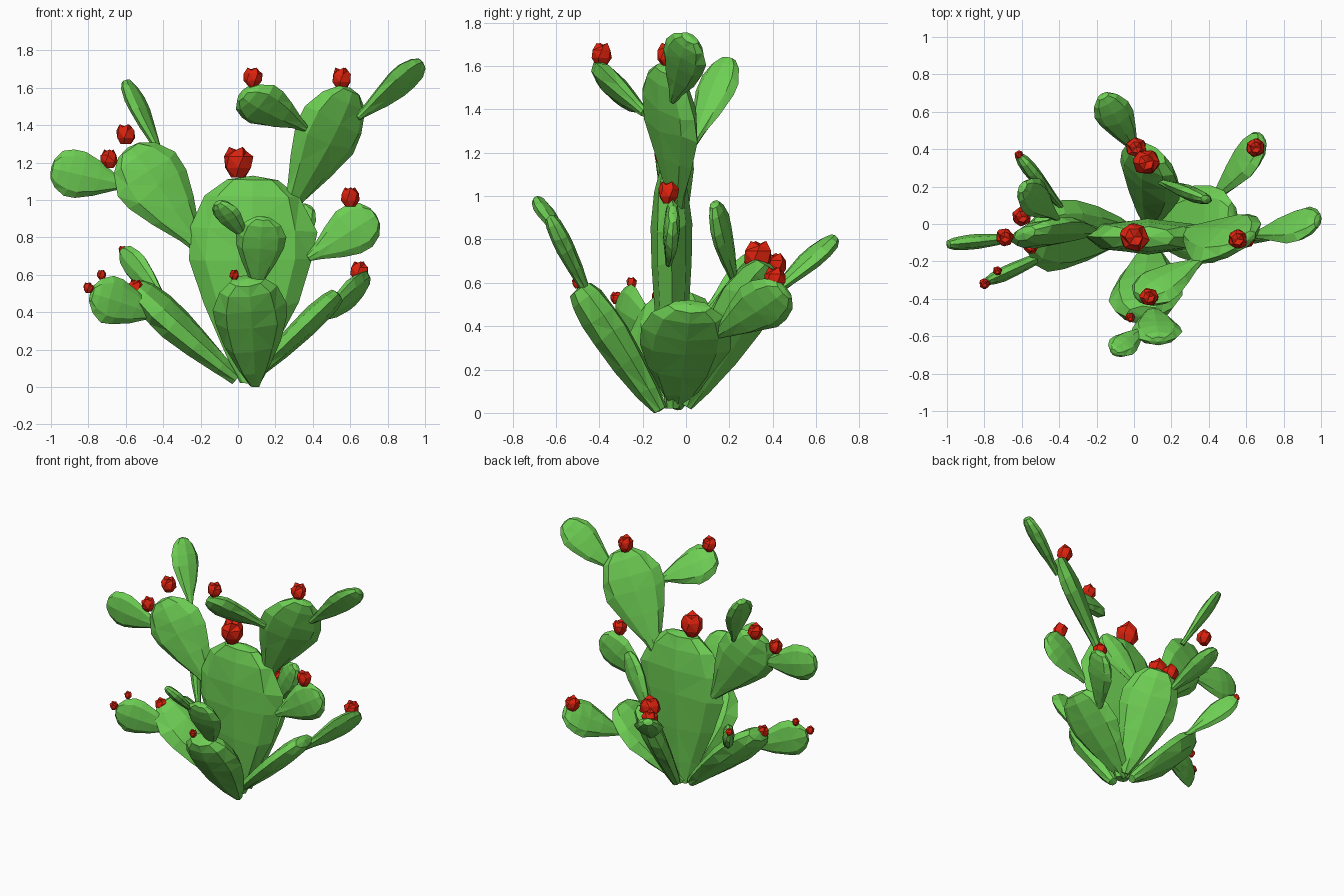
import bpy, bmesh, math, random
from mathutils import Vector

random.seed(4)
cube = bpy.data.objects.get("Cube")
if cube:
    bpy.data.objects.remove(cube)


def material(name, colour):
    m = bpy.data.materials.new(name)
    m.use_nodes = True
    m.diffuse_color = colour
    m.node_tree.nodes["Principled BSDF"].inputs["Base Color"].default_value = colour
    return m


green = material("cactus_green", (0.155, 0.62, 0.088, 1))
red = material("fruit_red", (0.72, 0.016, 0.004, 1))


def loft(name, rings, tip, mat):
    """Skin a stack of vertex rings, capped below and closed to a tip above."""
    bm = bmesh.new()
    rows = [[bm.verts.new(p) for p in ring] for ring in rings]
    top = bm.verts.new(tip)
    n = len(rows[0])
    for i in range(n):
        j = (i + 1) % n
        for a, b in zip(rows, rows[1:]):
            bm.faces.new((a[i], a[j], b[j], b[i]))
        bm.faces.new((rows[-1][i], rows[-1][j], top))
    bm.faces.new(rows[0])
    bmesh.ops.triangulate(bm, faces=bm.faces[:])
    bmesh.ops.recalc_face_normals(bm, faces=bm.faces[:])
    mesh = bpy.data.meshes.new(name)
    bm.to_mesh(mesh)
    bm.free()
    mesh.materials.append(mat)
    obj = bpy.data.objects.new(name, mesh)
    bpy.context.collection.objects.link(obj)


# Outline of every pad: distance along the axis, fraction of the half width
PROFILE = [(0, .14), (.15, .31), (.38, .69), (.6, .97), (.75, .98), (.9, .73), (.98, .36)]


def pad(name, base, tip, width, thick, normal, belly=1):
    """Flat pad; a belly below 1 makes the lower half fuller."""
    base, tip = Vector(base), Vector(tip)
    axis = tip - base
    side = axis.cross(Vector(normal)).normalized()
    face = side.cross(axis).normalized()
    rings = []
    for t, r in PROFILE:
        if t:
            r = r ** belly
        ring = []
        for k in range(8):
            a = math.tau * k / 8
            wobble = random.uniform(0.96, 1.04)
            p = (base + axis * t + side * math.cos(a) * r * width / 2 * wobble
                 + face * math.sin(a) * (0.3 + 0.7 * r) * thick / 2 * wobble)
            p += axis * random.uniform(-.02, .02) * (0 < t < .9)
            p.z = max(p.z, 0)
            ring.append(p)
        rings.append(ring)
    loft(name, rings, tip, green)


def fruit(name, centre, radius):
    """Faceted bud with a jagged crown."""
    c = Vector(centre)
    spin = random.random()
    rings = []
    for z, r in ((-1, .5), (-.35, .98), (.4, .98), (.9, .6)):
        ring = []
        for k in range(6):
            a = math.tau * k / 6 + spin + z * .4
            s = r * random.uniform(.92, 1.08)
            jag = .15 * (-1) ** k if z > .5 else 0
            ring.append(c + radius * Vector((s * math.cos(a), s * math.sin(a), z + jag)))
        rings.append(ring)
    loft(name, rings, c + Vector((0, 0, radius * .8)), red)


# Central trunk and the pads climbing from it
pad("main_pad", (.06, -.06, .02), (.08, -.07, 1.13), .69, .19, (0, -1, 0), .88)
pad("upper_left_pad", (.26, -.04, .92), (.6, -.09, 1.6), .42, .13, (.5, -.82, -.3))
pad("upper_left_outer_pad", (.64, -.06, 1.44), (.99, .02, 1.735), .23, .09, (-.45, .5, .5), .9)
pad("upper_left_front_pad", (.36, -.19, 1.385), (.02, -.4, 1.57), .28, .11, (.1, -.75, -.65))
pad("middle_left_pad", (.375, -.08, .69), (.74, -.06, .92), .275, .08, (0, -1, 0))
pad("upper_right_pad", (-.2, -.04, .73), (-.59, -.05, 1.28), .4, .13, (.12, -.92, .3))
pad("upper_right_outer_pad", (-.6, -.07, 1.08), (-1, -.11, 1.17), .265, .08, (0, -1, 0), .9)
pad("upper_right_top_pad", (-.41, .03, 1.23), (-.6, .2, 1.64), .2, .08, (.8, -.35, .55))

# Low pads leaning out from the foot, with their offshoots
pad("low_left_pad", (.05, -.04, .03), (.54, .02, .5), .42, .13, (.72, 0, -.7), .72)
pad("low_left_outer_pad", (.43, .14, .36), (.69, .46, .57), .26, .09, (.8, -.25, -.5), .85)
pad("low_right_pad", (-.01, -.04, .04), (-.56, -.07, .54), .4, .17, (.6, -.25, .65), .75)
pad("low_right_back_pad", (-.39, .09, .47), (-.62, .37, .73), .17, .08, (.75, .6, 0))
pad("low_right_front_pad", (-.42, -.14, .38), (-.79, -.31, .5), .26, .08, (.4, -.9, 0))
pad("front_pad", (.09, -.12, .01), (.05, -.495, .58), .39, .18, (.12, -.8, -.55), .7)
pad("front_upper_pad", (.1, -.44, .52), (.13, -.63, .91), .27, .09, (0, -.9, -.42))
pad("front_tip_pad", (.05, -.56, .79), (-.11, -.69, .99), .15, .07, (-.2, -.55, -.5))
pad("back_pad", (.08, 0, .03), (.09, .385, .69), .4, .15, (.6, .65, -.45), .75)
pad("back_outer_pad", (.02, .38, .53), (-.17, .69, .81), .2, .09, (.3, -.6, .7))
pad("back_left_pad", (.13, .23, .58), (.39, .13, .97), .19, .08, (.3, .95, 0))

# Red fruit: x, y, z, radius
FRUIT = [
    (0, -.07, 1.2, .08), (.08, -.39, 1.655, .05), (.555, -.08, 1.65, .055),
    (.6, -.08, 1.015, .05), (.65, .41, .62, .05), (-.6, .04, 1.35, .052),
    (-.69, -.07, 1.22, .048), (-.615, .37, .73, .024), (.065, .33, .72, .07),
    (.01, .41, .68, .055), (-.73, -.25, .6, .025), (-.8, -.32, .53, .028),
    (-.55, -.12, .53, .042), (-.02, -.5, .6, .026),
]
for i, (x, y, z, r) in enumerate(FRUIT):
    fruit(f"fruit_{i + 1}", (x, y, z), r)
